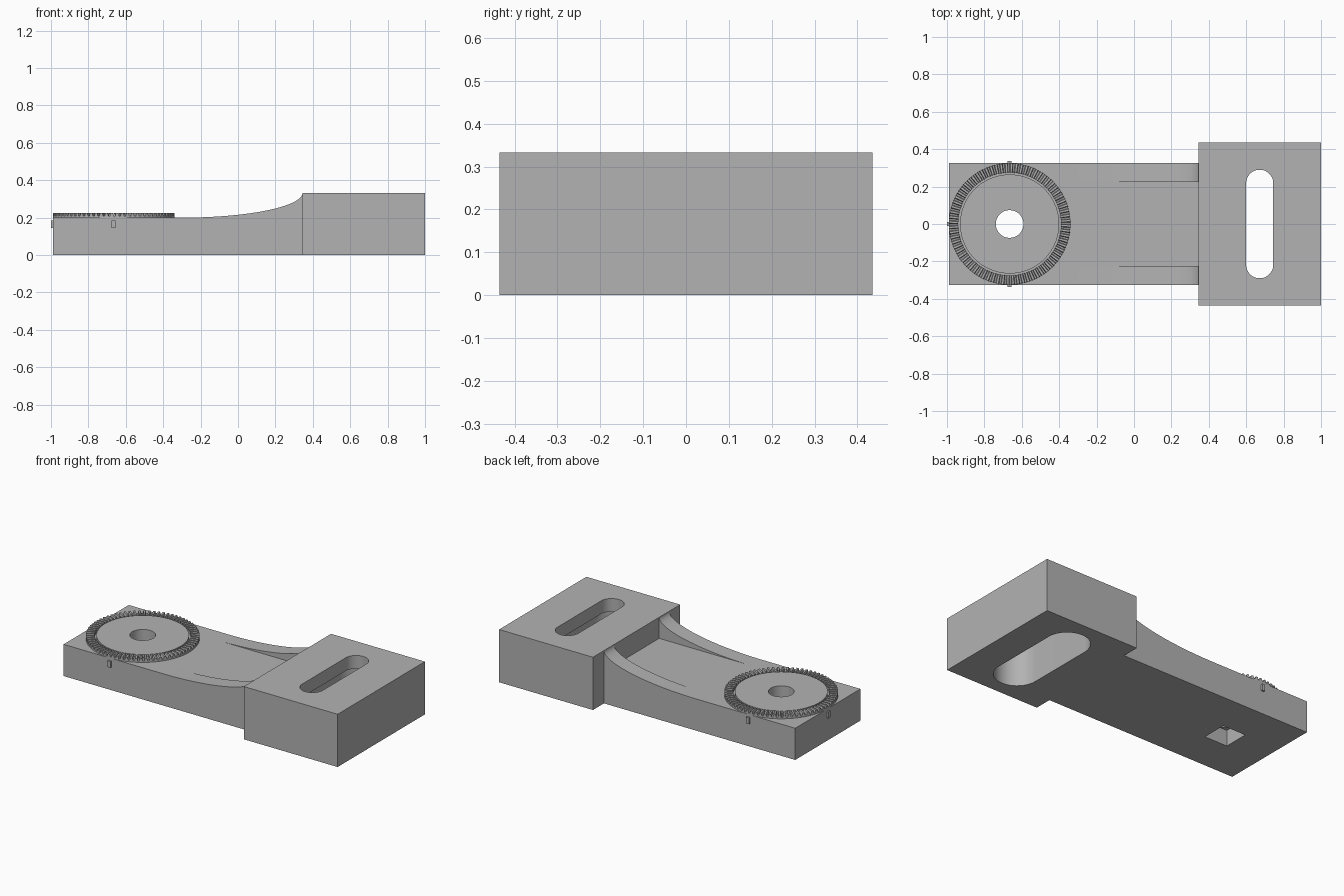
import bpy, bmesh, math
from math import sin, cos, pi

cube = bpy.data.objects.get("Cube")
if cube:
    bpy.data.objects.remove(cube, do_unlink=True)

grey = bpy.data.materials.new("plain grey")
grey.use_nodes = True
grey.diffuse_color = (0.45, 0.45, 0.45, 1)
grey.node_tree.nodes["Principled BSDF"].inputs["Base Color"].default_value = (0.45, 0.45, 0.45, 1)

PIVOT = -0.665      # x of the toothed disc centre
SHOULDER = 0.345    # x where arm meets head
TOP, DECK = 0.333, 0.2
WIDTH = 0.325       # half width of the arm, also radius of the disc


def finish(name, bm):
    bmesh.ops.recalc_face_normals(bm, faces=bm.faces)
    mesh = bpy.data.meshes.new(name)
    bm.to_mesh(mesh)
    bm.free()
    mesh.materials.append(grey)
    ob = bpy.data.objects.new(name, mesh)
    bpy.context.collection.objects.link(ob)
    return ob


def prism(name, outline, shift):
    """Extrude a closed outline of 3D points along a vector."""
    bm = bmesh.new()
    face = bm.faces.new([bm.verts.new(p) for p in outline])
    new = bmesh.ops.extrude_face_region(bm, geom=[face])["geom"]
    bmesh.ops.translate(bm, vec=shift, verts=[v for v in new if isinstance(v, bmesh.types.BMVert)])
    return finish(name, bm)


def box(name, x0, x1, y0, y1, z0, z1):
    return prism(name, [(x0, y0, z0), (x1, y0, z0), (x1, y1, z0), (x0, y1, z0)], (0, 0, z1 - z0))


def capsule(name, x, half, r, z0, z1, n=24):
    """Rounded slot along y; half = 0 gives a cylinder."""
    pts = []
    for i in range(2 * n + (2 if half else 0)):
        end = i <= n if half else True
        a = pi * (i if end else i - 1) / n
        pts.append((x + r * cos(a), r * sin(a) + (half if end else -half), z0))
    return prism(name, pts, (0, 0, z1 - z0))


def select(ob):
    bpy.ops.object.select_all(action='DESELECT')
    ob.select_set(True)
    bpy.context.view_layer.objects.active = ob


def cut(ob, *cutters):
    for c in cutters:
        select(ob)
        m = ob.modifiers.new("cut", 'BOOLEAN')
        m.operation, m.solver, m.object = 'DIFFERENCE', 'EXACT', c
        bpy.ops.object.modifier_apply(modifier=m.name)
        bpy.data.objects.remove(c, do_unlink=True)


def smooth(ob):
    select(ob)
    bpy.ops.object.shade_smooth_by_angle(angle=math.radians(25))


# Head block with a slot that widens underneath
head = box("head_block", SHOULDER, 1, -0.435, 0.435, 0, TOP)
cut(head, capsule("slot", 0.672, 0.2175, 0.0725, -0.1, 0.5),
    capsule("slot_recess", 0.672, 0.2175, 0.132, -0.1, 0.25))
smooth(head)

# Arm with a round bolt hole and a square recess underneath
arm = box("arm", -0.99, SHOULDER, -WIDTH, WIDTH, 0, DECK)
cut(arm, capsule("bolt_hole", PIVOT, 0, 0.074, -0.1, 0.5),
    box("bolt_recess", PIVOT - 0.08, PIVOT + 0.08, -0.08, 0.08, -0.1, 0.1))
smooth(arm)

# Curved side rails sweeping up to the head
start = -0.3
curve = [(start + (SHOULDER - start) * sin(a), TOP - (TOP - DECK) * cos(a))
         for a in (pi / 2 * i / 32 for i in range(33))]
for side, name in ((1, "left_rail"), (-1, "right_rail")):
    outline = [(x, side * 0.225, z) for x, z in curve] + [(SHOULDER, side * 0.225, DECK)]
    smooth(prism(name, outline, (0, side * 0.1, 0)))

# Round plate inside the toothed ring
plate = capsule("pivot_plate", PIVOT, 0, 0.265, DECK - 0.002, 0.222, 36)
cut(plate, capsule("plate_hole", PIVOT, 0, 0.074, 0, 0.5))
smooth(plate)

# Ring of radial teeth
teeth = 72
bm = bmesh.new()
rings = []
for i in range(teeth):
    for part, z in ((0, 0.209), (0.3, 0.209), (0.45, 0.225), (0.85, 0.225)):
        a = 2 * pi * (i + part) / teeth
        rings.append([bm.verts.new((PIVOT + r * cos(a), r * sin(a), h))
                      for r, h in ((0.275, DECK - 0.002), (WIDTH, DECK - 0.002), (WIDTH, z), (0.275, z))])
for a, b in zip(rings, rings[1:] + rings[:1]):
    for k in range(4):
        j = (k + 1) % 4
        bm.faces.new((a[k], a[j], b[j], b[k]))
finish("toothed_ring", bm)

# Small index marks on the arm sides and end
for side, name in ((1, "left_mark"), (-1, "right_mark")):
    y0, y1 = sorted((side * 0.32, side * 0.336))
    box(name, PIVOT - 0.01, PIVOT + 0.01, y0, y1, 0.145, 0.185)
box("end_mark", -1, -0.985, -0.01, 0.01, 0.145, 0.185)
